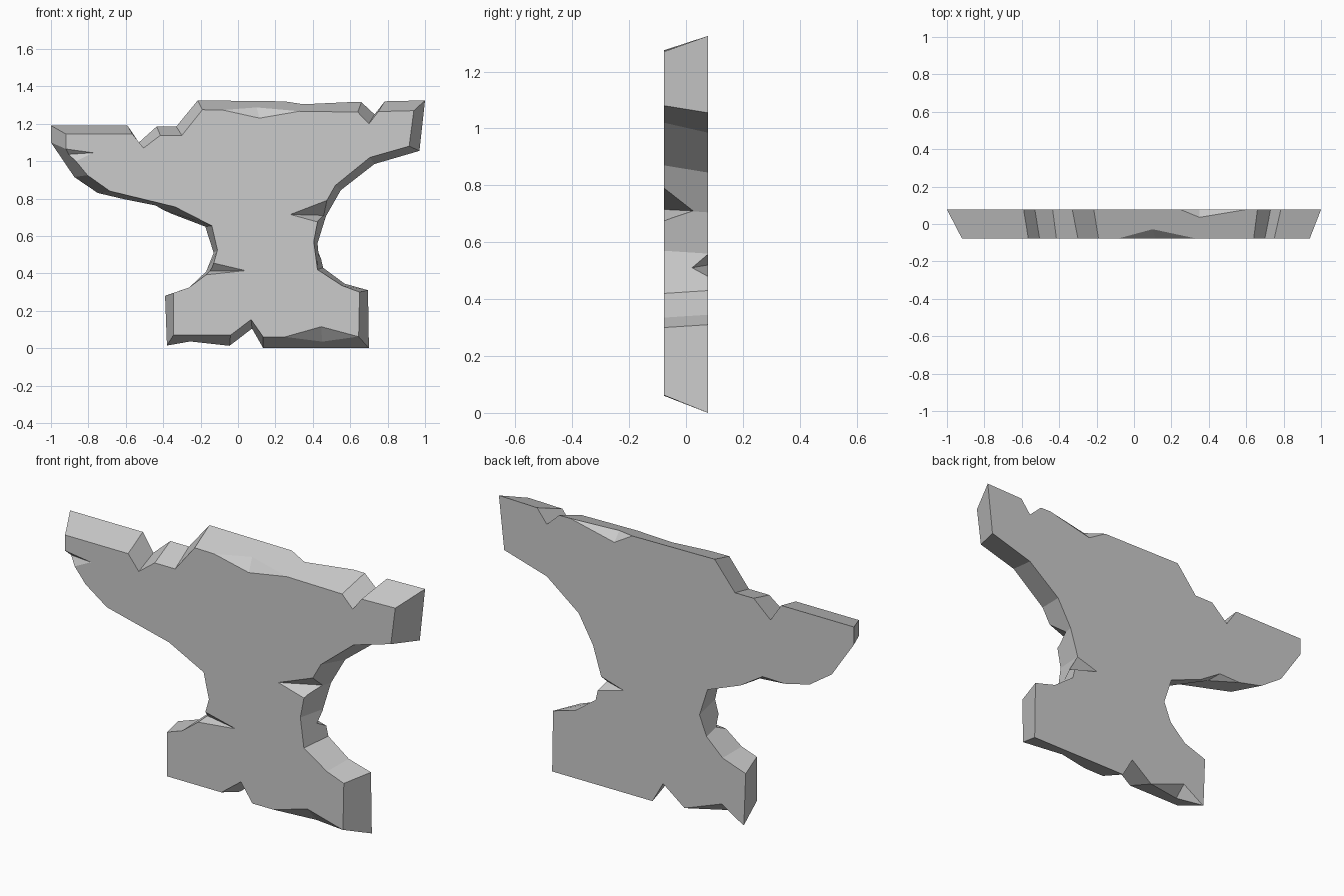
import bpy
import bmesh
from mathutils import Vector

# Remove the default object
default_cube = bpy.data.objects.get("Cube")
if default_cube:
    bpy.data.objects.remove(default_cube, do_unlink=True)

HALF_DEPTH = 0.077
FRONT, BACK = -HALF_DEPTH, HALF_DEPTH

# Single worn metal colour
metal = bpy.data.materials.new("plain grey metal")
metal.use_nodes = True
grey = (0.6, 0.6, 0.6, 1)
metal.diffuse_color = grey
metal.node_tree.nodes["Principled BSDF"].inputs["Base Color"].default_value = grey

# Large outline at the back, (x, z), clockwise from the tip of the horn
back_outline = [
    (-1, 1.19), (-.59, 1.19), (-.53, 1.1), (-.435, 1.185), (-.33, 1.185), (-.215, 1.325),
    (.66, 1.315), (.73, 1.25), (.785, 1.32), (1, 1.325), (.97, 1.055),
    (.73, .985), (.55, .845), (.47, .705), (.425, .56), (.455, .43),
    (.57, .345), (.695, .31), (.7, 0), (.135, 0), (.075, .105), (-.045, .013),
    (-.38, .015), (-.39, .28), (-.26, .325), (-.17, .41), (-.13, .51),
    (-.175, .65), (-.475, .765), (-.75, .83), (-.875, .915), (-1, 1.1)]

# Smaller outline at the front, matching the back point for point
front_outline = [
    (-.92, 1.145), (-.565, 1.145), (-.505, 1.07), (-.415, 1.138), (-.3, 1.138), (-.19, 1.275),
    (.64, 1.262), (.7, 1.2), (.75, 1.265), (.94, 1.27), (.915, 1.08),
    (.705, 1.02), (.52, .87), (.433, .715), (.405, .57), (.425, .42),
    (.555, .335), (.65, .3), (.645, .062), (.135, .06), (.07, .153), (-.04, .07),
    (-.345, .07), (-.345, .295), (-.26, .325), (-.141, .415), (-.11, .525),
    (-.14, .655), (-.335, .755), (-.685, .84), (-.805, .925), (-.92, 1.065)]


def make_object(name, bm):
    """Turn a bmesh into a linked object with the metal material."""
    bmesh.ops.recalc_face_normals(bm, faces=bm.faces)
    mesh = bpy.data.meshes.new(name)
    bm.to_mesh(mesh)
    bm.free()
    mesh.materials.append(metal)
    obj = bpy.data.objects.new(name, mesh)
    bpy.context.collection.objects.link(obj)
    return obj


def loft(name, first, second):
    """Closed solid between two matching loops of points."""
    bm = bmesh.new()
    a = [bm.verts.new(p) for p in first]
    b = [bm.verts.new(p) for p in second]
    bm.faces.new(a)
    bm.faces.new(list(reversed(b)))
    count = len(a)
    for i in range(count):
        j = (i + 1) % count
        bm.faces.new((a[i], b[i], b[j], a[j]))
    return make_object(name, bm)


def chip_cutter(face_y, start, end, tip, rim, rim_y):
    """Wedge whose ridge runs from a tip on the flat face to the rim wall."""
    start, end, tip = (Vector((p[0], face_y, p[1])) for p in (start, end, tip))
    rim = Vector((rim[0], rim_y, rim[1]))
    middle = (tip + rim) / 2
    reach = (rim - tip) * .8
    section = [middle, middle.lerp(start, 1.5), middle.lerp(end, 1.5)]
    return loft("chip_cutter", [p - reach for p in section], [p + reach for p in section])


# Anvil slab with sloping rim
anvil = loft("anvil_body",
             [(x, FRONT, z) for x, z in front_outline],
             [(x, BACK, z) for x, z in back_outline])

# Chips: face, two ends on the edge, tip on the face, point on the rim and its depth
chips = [
    (FRONT, (-.08, 1.273), (.33, 1.267), (.115, 1.23), (.1, 1.285), -.03),    # top
    (FRONT, (-.92, 1.065), (-.865, 1.0), (-.775, 1.045), (-.925, 1.035), -.045),  # horn tip
    (FRONT, (.475, .79), (.425, .675), (.28, .715), (.458, .71), .025),       # waist
    (FRONT, (-.13, .455), (-.165, .393), (.04, .415), (-.148, .412), -.03),   # waist
    (FRONT, (.25, .06), (.643, .062), (.445, .115), (.45, .035), -.01),       # base
    (BACK, (.245, 1.322), (.6, 1.316), (.35, 1.26), (.35, 1.305), .035),      # top
    (BACK, (.427, .558), (.443, .48), (.3, .52), (.433, .51), .02),           # waist
    (BACK, (-.047, .013), (-.375, .015), (-.255, .09), (-.255, .038), .02),   # base
    (BACK, (-.61, .797), (-.36, .721), (-.485, .8), (-.44, .762), .035),      # under horn
]

# Carve the chips one by one
bpy.context.view_layer.objects.active = anvil
for chip in chips:
    cutter = chip_cutter(*chip)
    cutter.hide_render = True
    cut = anvil.modifiers.new("chip", "BOOLEAN")
    cut.operation = "DIFFERENCE"
    cut.solver = "EXACT"
    cut.object = cutter
    bpy.ops.object.modifier_apply(modifier=cut.name)
    bpy.data.objects.remove(cutter, do_unlink=True)

# Crisp flat facets
for face in anvil.data.polygons:
    face.use_smooth = False
    face.material_index = 0
